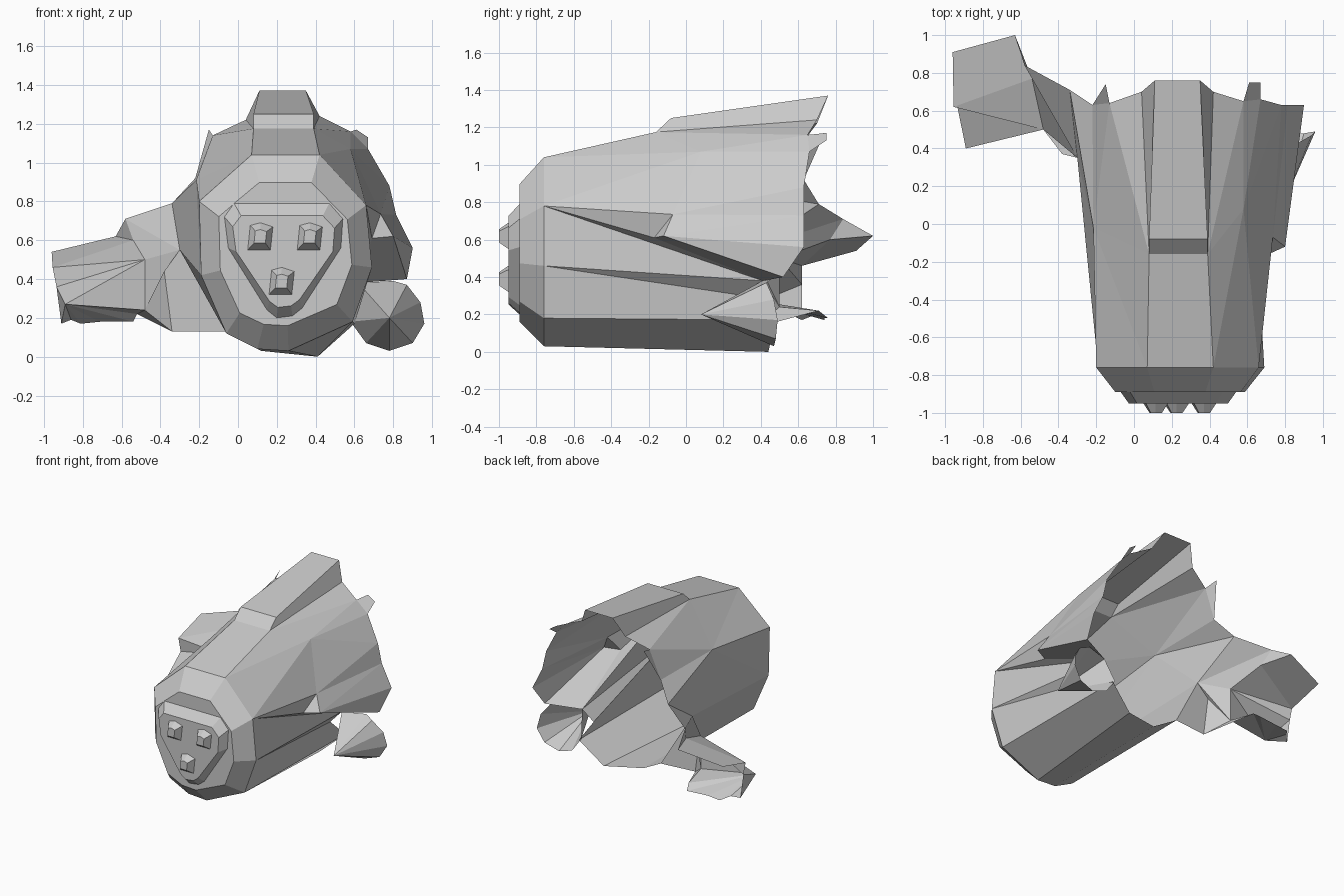
import bpy

cube = bpy.data.objects.get("Cube")
if cube:
    bpy.data.objects.remove(cube)

grey = bpy.data.materials.new("plain grey")
grey.use_nodes = True
colour = (0.6, 0.6, 0.6, 1)
grey.diffuse_color = colour
grey.node_tree.nodes["Principled BSDF"].inputs["Base Color"].default_value = colour


def build(name, faces):
    """Make a flat shaded object from polygons, welding shared corners."""
    index, polys = {}, []
    for face in faces:
        ids = []
        for p in face:
            i = index.setdefault(tuple(round(c, 4) for c in p), len(index))
            if i not in ids:
                ids.append(i)
        if len(ids) > 2:
            polys.append(ids)
    mesh = bpy.data.meshes.new(name)
    mesh.from_pydata(list(index), [], polys)
    mesh.materials.append(grey)
    mesh.update()
    obj = bpy.data.objects.new(name, mesh)
    bpy.context.collection.objects.link(obj)


def loft(a, b, closed=True):
    """Quads between two matching rows of points."""
    n = len(a)
    return [(a[i], b[i], b[(i + 1) % n], a[(i + 1) % n])
            for i in range(n if closed else n - 1)]


def fan(centre, points):
    """Triangles from one corner to a row of points."""
    return [(centre, p, q) for p, q in zip(points, points[1:])]


def at(y, outline):
    return [(x, y, z) for x, z in outline]


def scaled(outline, cx, cz, sx, sz):
    return [(cx + (x - cx) * sx, cz + (z - cz) * sz) for x, z in outline]


# Outlines, starting top left and running clockwise
head = [(.07, 1.04), (.42, 1.04), (.66, .78), (.69, .46), (.59, .18),
        (.26, .03), (.10, .04), (-.06, .12), (-.19, .42), (-.20, .80)]
mask = [(-.02, .79), (.47, .79), (.54, .71), (.53, .56), (.33, .25),
        (.28, .21), (.20, .20), (.15, .24), (-.05, .56), (-.07, .72)]
ring = at(-.76, head)
brow = at(-.89, scaled(head, .24, .51, .77, .73))
mask_back = at(-.89, mask)
mask_front = at(-.95, scaled(mask, .235, .47, .86, .8))

# Bevelled head front and raised face
build("head_front", loft(ring, brow) + loft(brow, mask_back))
build("face", loft(mask_back, mask_front) + [mask_front])


# Eyes and nose as small tapered studs
def stud(name, x, z, w, h):
    base = [(x - w * .8, z + h * .8), (x, z + h), (x + w, z + h * .7),
            (x + w * .8, z - h), (x - w, z - h)]
    tip = at(-1, scaled(base, x, z, .5, .5))
    base = at(-.95, base)
    build(name, loft(base, tip) + [tip])


stud("right_eye", .115, .62, .065, .07)
stud("left_eye", .37, .62, .065, .07)
stud("nose", .225, .39, .065, .07)

# Named corners of the open shell
hub = (-.30, .35, .55)
shoulder = (-.34, .71, .79)
foot = (-.34, .37, .13)
knee = (-.38, .37, .44)
belly = (-.06, .40, .13)
flap_top = (.735, -.07, .735)
flap_tip = (.80, -.12, .62)
flap_root = (.69, -.17, .61)
fin_root = (.62, .41, .38)
undercut = (.54, .38, .29)
top_l, top_r = (.04, .70, 1.22), (.42, .70, 1.24)
ear_l, ear_r = (-.13, .64, 1.14), (.58, .65, 1.16)
crown_l, crown_r = (.08, -.16, 1.175), (.39, -.16, 1.175)
flank_l, flank_r = (-.215, -.02, .91), (.58, .08, 1.07)
low_l = (-.22, .63, .92)
cheek, side = (.67, .66, 1.07), (.78, .63, .88)
hip, elbow, wrist = (.815, .63, .73), (.90, .63, .56), (.87, .52, .40)

# Shell: fans around each flank, panels underneath
r = ring
shell = fan(flank_r, [flap_top, r[2], r[1], crown_r, ear_r, cheek, side,
                      flap_top])
shell += fan(flank_l, [hub, r[8], r[9], r[0], crown_l, ear_l, low_l, shoulder,
                       hub])
shell += fan(r[2], [flap_top, flap_root, fin_root, r[3]])
shell += [(r[3], fin_root, undercut), (flap_top, side, hip)]
shell += loft(r[3:9], [undercut, (.60, .48, .17), (.41, .44, 0),
                       (.12, .36, .03), belly, hub], closed=False)
build("body_shell", shell)

# Raised side flap, open notch at its front
build("left_flap", [(flap_top, flap_root, flap_tip), (flap_top, flap_tip, hip),
                    (flap_tip, elbow, hip), (flap_tip, wrist, elbow),
                    (flap_root, fin_root, wrist, flap_tip)])


# Ridge along the back, stepping up from the crown
def ridge_edge(front, crown, step, tail, rim, ear):
    return [front, crown, step, tail], [(crown, step, tail, rim),
                                        (crown, rim, ear)]


left_edge, left_wall = ridge_edge(r[0], crown_l, (.08, -.08, 1.25),
                                  (.11, .76, 1.37), top_l, ear_l)
right_edge, right_wall = ridge_edge(r[1], crown_r, (.39, -.08, 1.25),
                                    (.35, .76, 1.37), top_r, ear_r)
build("back_ridge", loft(left_edge, right_edge, closed=False)
      + left_wall + right_wall)

# Small points on the rim
build("right_rim_point", [(ear_l, (-.15, .74, 1.17), low_l)])
build("left_rim_point", [(ear_r, (.61, .75, 1.17), (.67, .75, 1.13), cheek)])

# Long folded flipper: upper sheet, crease, lower sheet and clawed underside
tip_in, tip_out = (-.63, 1, .62), (-.96, .91, .54)
fold_out, fold_in = (-.955, .62, .46), (-.54, .77, .60)
crest, bend = (-.58, .84, .71), (-.48, .50, .50)
crease = (-.935, .62, .36)
edge, under = (-.89, .40, .27), (-.48, .50, .24)
claw_root = (-.52, .71, .22)
claws = [(-.91, .62, .17), (-.86, .67, .19), (-.81, .74, .17),
         (-.71, .74, .18), (-.54, .76, .18), claw_root]
build("right_flipper", [
    (hub, shoulder, crest), (hub, crest, fold_in, bend),
    (crest, tip_in, fold_in), (fold_in, tip_in, tip_out, fold_out),
    (bend, fold_in, fold_out), (bend, fold_out, crease),
    (bend, crease, edge), (hub, bend, under), (bend, edge, under),
    (hub, under, knee), (knee, under, foot), (foot, under, claw_root),
    (edge, crease, claws[0]), (hub, knee, foot, belly)]
    + fan(edge, claws + [under]))

# Short cone shaped fin
fin_rim = [fin_root, (.80, .46, .39), (.87, .43, .37), (.94, .47, .28),
           (.96, .49, .17), (.90, .48, .07), (.78, .47, .03),
           (.66, .48, .07), (.58, .48, .18)]
build("left_fin", fan((.78, .08, .20), fin_rim + fin_rim[:1]))
